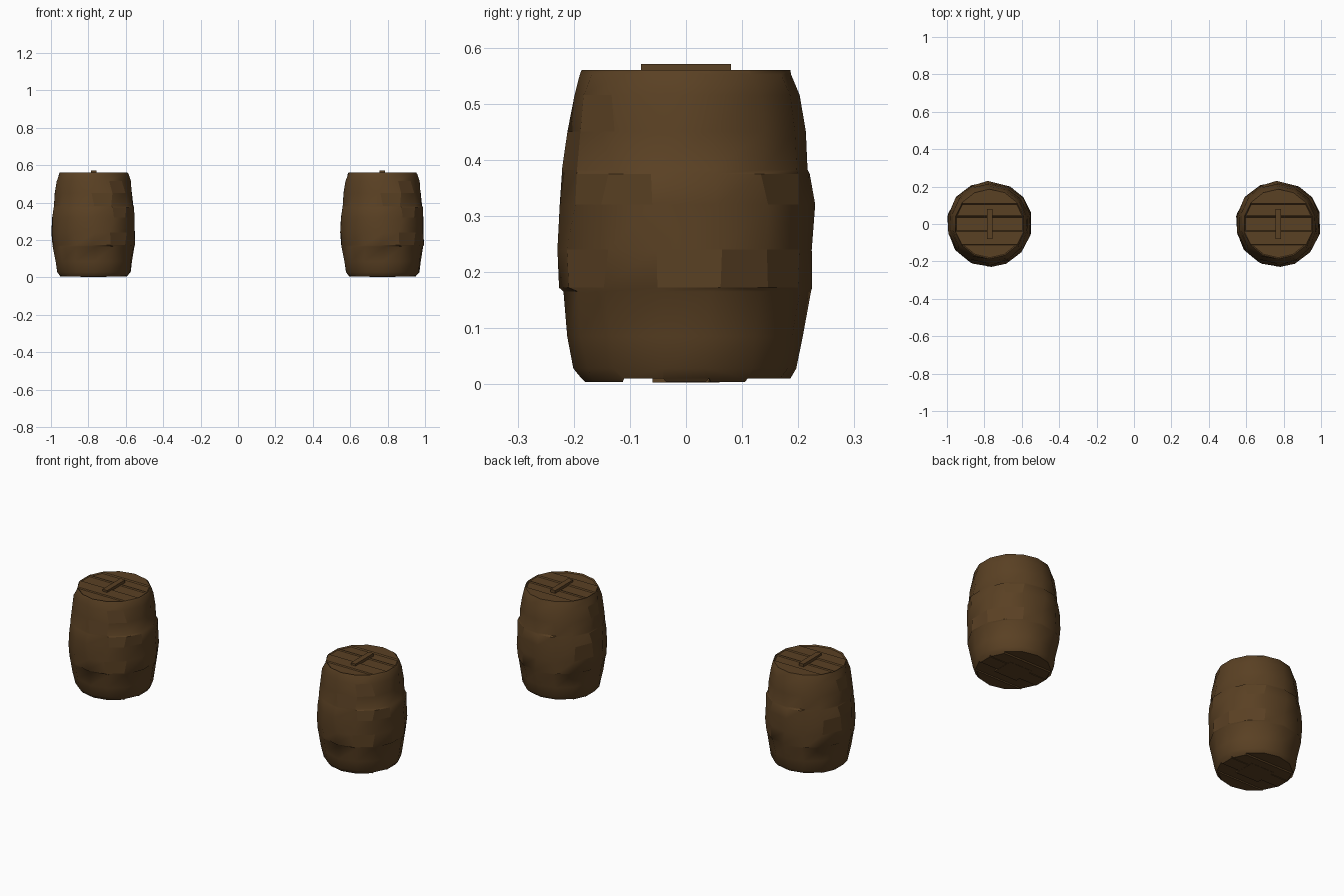
import bpy, bmesh, math, random
from mathutils import Vector

if "Cube" in bpy.data.objects:
    bpy.data.objects.remove(bpy.data.objects["Cube"])

wood = bpy.data.materials.new("dark brown wood")
wood.diffuse_color = (0.102, 0.052, 0.017, 1)
wood.use_nodes = True
wood.node_tree.nodes["Principled BSDF"].inputs["Base Color"].default_value = wood.diffuse_color

# barrel outline: (radius, height), with small hoop lips at 0.17 and 0.38
PROFILE = [(0.186, 0.010), (0.203, 0.028), (0.212, 0.085), (0.225, 0.165),
           (0.228, 0.172), (0.231, 0.24), (0.232, 0.32), (0.226, 0.375),
           (0.222, 0.382), (0.215, 0.45), (0.205, 0.515), (0.194, 0.552),
           (0.186, 0.560)]
SIDES = 14


def finish(bm, name, x, angle):
    me = bpy.data.meshes.new(name)
    bmesh.ops.recalc_face_normals(bm, faces=bm.faces)
    bm.to_mesh(me)
    bm.free()
    ob = bpy.data.objects.new(name, me)
    ob.location.x = x
    me.materials.append(wood)
    bpy.context.collection.objects.link(ob)
    bpy.ops.object.select_all(action='DESELECT')
    ob.select_set(True)
    bpy.context.view_layer.objects.active = ob
    bpy.ops.object.shade_smooth_by_angle(angle=math.radians(angle))
    return ob


def barrel_body(name, x, seed):
    rng = random.Random(seed)
    bm = bmesh.new()
    rings = []
    for i, (r, z) in enumerate(PROFILE):
        ring = []
        for k in range(SIDES):
            a = 2 * math.pi * (k + 0.5) / SIDES
            inner = 0 < i < len(PROFILE) - 1
            rr = r - (rng.uniform(0, 0.007) if inner else 0)
            a += rng.uniform(-0.06, 0.06) if inner else 0
            ring.append(bm.verts.new((rr * math.cos(a), rr * math.sin(a), z)))
        rings.append(ring)
    for lo, hi in zip(rings, rings[1:]):
        for k in range(SIDES):
            j = (k + 1) % SIDES
            bm.faces.new((lo[k], lo[j], hi[j], hi[k]))
    # worn dents: sink some of the larger stave faces
    big = [f for f in bm.faces if f.calc_area() > 0.004]
    dents = rng.sample(big, 12)
    bmesh.ops.inset_individual(bm, faces=dents, thickness=0.012, depth=-0.009)
    # lid and base made of flat boards
    for ring, s in ((rings[-1], 1), (rings[0], -1)):
        cap = bm.faces.new(ring)
        geo = [cap] + list(cap.edges) + list(cap.verts)
        for y in (-0.11, -0.04, 0.04, 0.11):
            res = bmesh.ops.bisect_plane(bm, geom=geo, plane_co=(0, y, 0), plane_no=(0, 1, 0))
            geo = res["geom"]
        boards = [g for g in geo if isinstance(g, bmesh.types.BMFace)]
        for f in boards:
            f.normal_update()
        bmesh.ops.inset_individual(bm, faces=boards[::2], thickness=0.006, depth=-0.006)
    return finish(bm, name, x, 40)


def plate(name, x, size, z):
    bm = bmesh.new()
    bmesh.ops.create_cube(bm, size=1)
    bmesh.ops.scale(bm, vec=Vector(size), verts=bm.verts)
    bmesh.ops.translate(bm, vec=(0, 0, z), verts=bm.verts)
    return finish(bm, name, x, 30)


for side, x, seed in (("left", -0.772, 4), ("right", 0.772, 4)):
    barrel_body(side + "_barrel", x, seed)
    # cleat across the lid, and low foot block under the base
    plate(side + "_lid_cleat", x, (0.03, 0.16, 0.016), 0.563)
    plate(side + "_base_cleat", x, (0.14, 0.12, 0.01), 0.008)
